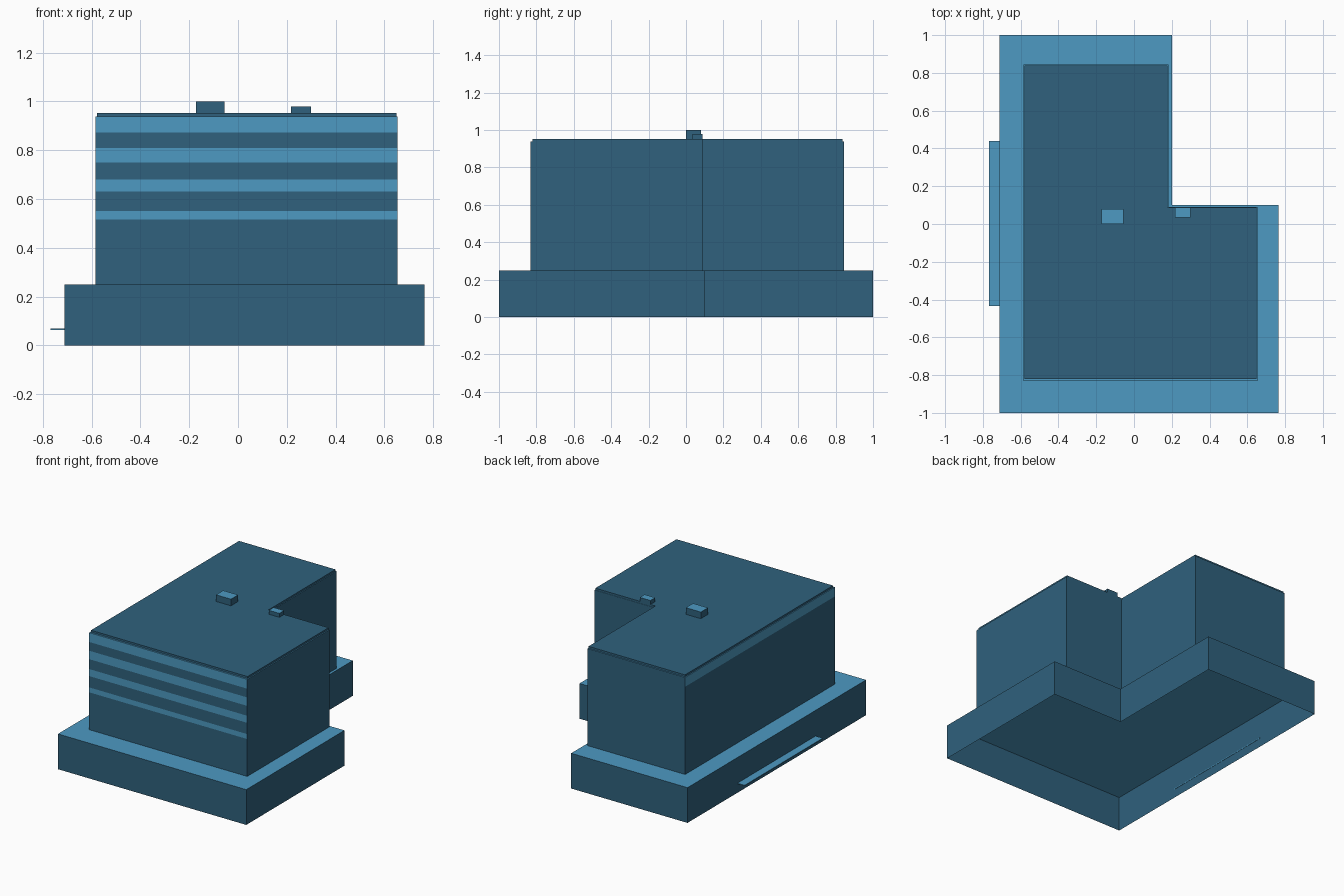
import bpy
import bmesh

if "Cube" in bpy.data.objects:
    bpy.data.objects.remove(bpy.data.objects["Cube"])


def material(name, rgb):
    m = bpy.data.materials.new(name)
    m.diffuse_color = (*rgb, 1.0)
    m.use_nodes = True
    m.node_tree.nodes["Principled BSDF"].inputs["Base Color"].default_value = m.diffuse_color
    return m


MATS = [material("dark blue", (0.029, 0.12, 0.205)),
        material("light blue", (0.075, 0.322, 0.54))]
DARK, LIGHT = 0, 1


def l_shape(x0, x1, y0, y1, xn, yn):
    """L outline, the back right corner is cut away at (xn, yn)."""
    return [(x0, y0), (x1, y0), (x1, yn), (xn, yn), (xn, y1), (x0, y1)]


def rect(x0, x1, y0, y1):
    return [(x0, y0), (x1, y0), (x1, y1), (x0, y1)]


def prism(name, outline, levels, rule, bottom=True):
    """Extrude an outline through the z levels, colouring faces by a rule."""
    bm = bmesh.new()
    rings = [[bm.verts.new((x, y, z)) for x, y in outline] for z in levels]
    n = len(outline)
    for a, b in zip(rings, rings[1:]):
        for i in range(n):
            j = (i + 1) % n
            bm.faces.new((a[i], a[j], b[j], b[i]))
    bm.faces.new(rings[-1])
    if bottom:
        bm.faces.new(list(reversed(rings[0])))
    bm.normal_update()
    for f in bm.faces:
        f.material_index = rule(f.normal, f.calc_center_median().z)
    me = bpy.data.meshes.new(name)
    bm.to_mesh(me)
    bm.free()
    for m in MATS:
        me.materials.append(m)
    ob = bpy.data.objects.new(name, me)
    bpy.context.collection.objects.link(ob)
    return ob


def light_top(n, z):
    return LIGHT if n.z > 0.5 else DARK


def all_dark(n, z):
    return DARK


def all_light(n, z):
    return LIGHT


# podium: dark walls and light deck, open underneath
prism("podium", l_shape(-0.712, 0.765, -1.0, 1.0, 0.20, 0.10),
      [0.0, 0.25], light_top, bottom=False)

# tower with light window bands on the front, top band also on the left side
BANDS = [(0.515, 0.55), (0.63, 0.68), (0.75, 0.81), (0.872, 0.938)]


def tower_rule(n, z):
    if n.z > 0.5:
        return LIGHT
    in_band = any(a < z < b for a, b in BANDS)
    if in_band and n.y < -0.5:
        return LIGHT
    if n.x < -0.5 and z > BANDS[-1][0]:
        return LIGHT
    return DARK


prism("tower", l_shape(-0.585, 0.655, -0.832, 0.845, 0.182, 0.09),
      [0.25] + [z for band in BANDS for z in band], tower_rule, bottom=False)

# roof slab, slightly inset
prism("roof_slab", l_shape(-0.579, 0.649, -0.82, 0.838, 0.178, 0.088),
      [0.938, 0.952], all_dark)

# rooftop plant boxes
prism("large_roof_box", rect(-0.172, -0.055, 0.0, 0.08), [0.952, 0.999], light_top)
prism("small_roof_box", rect(0.217, 0.30, 0.035, 0.088), [0.952, 0.98], light_top)

# thin entrance canopy on the left side
prism("entrance_canopy", rect(-0.768, -0.71, -0.435, 0.44), [0.062, 0.068], all_light)
